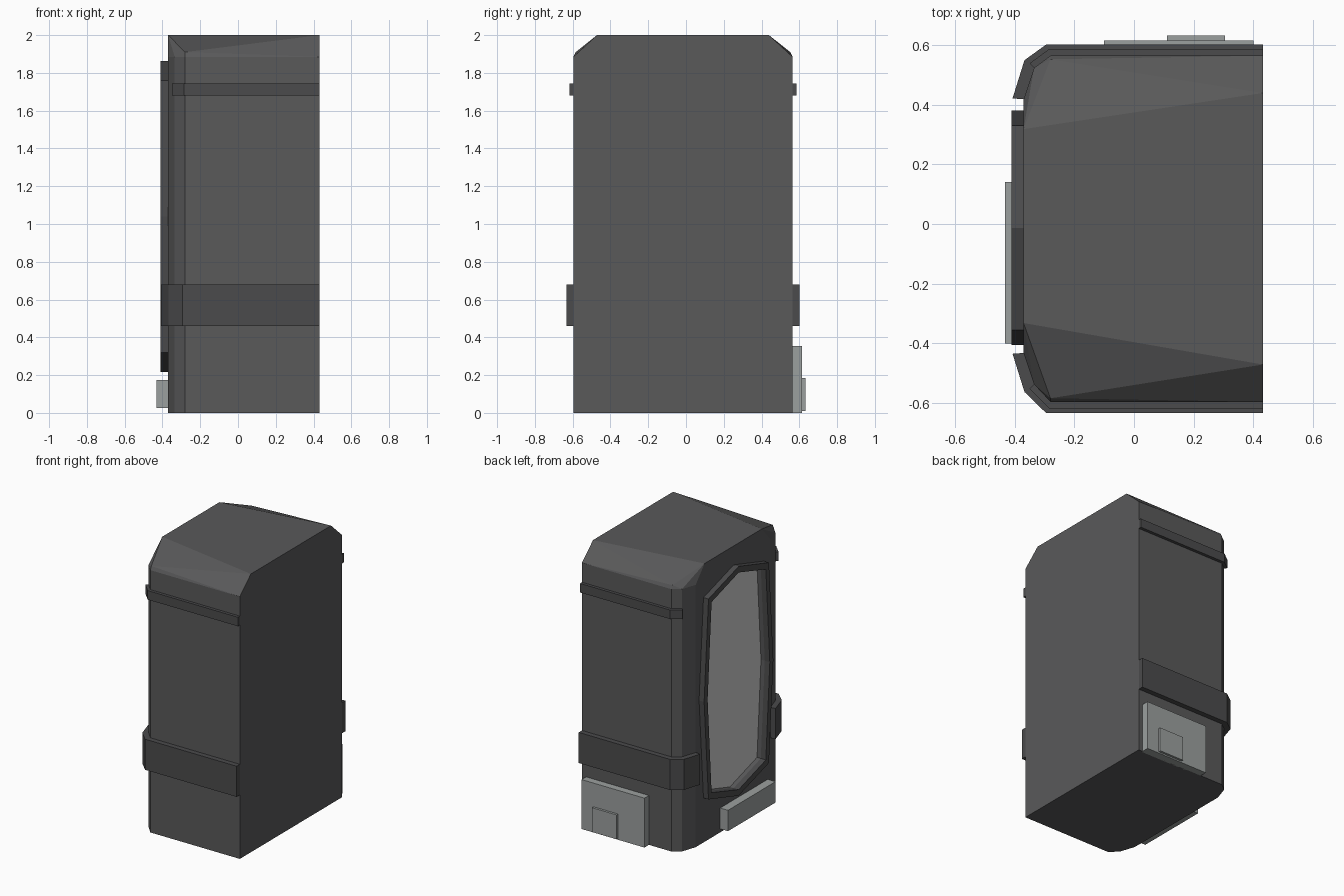
import bpy, bmesh

if "Cube" in bpy.data.objects:
    bpy.data.objects.remove(bpy.data.objects["Cube"])

XR = 0.432      # flat right side
GLASS_X = -0.34  # depth of the recessed window panel


def material(name, r, g, b):
    m = bpy.data.materials.new(name)
    m.diffuse_color = (r, g, b, 1)
    m.use_nodes = True
    m.node_tree.nodes["Principled BSDF"].inputs["Base Color"].default_value = m.diffuse_color
    return m


DARK = material("dark_grey", 0.10, 0.10, 0.102)
BAND = material("band_grey", 0.07, 0.07, 0.072)
LIGHT = material("light_grey", 0.33, 0.35, 0.345)
PALE = material("pale_grey", 0.66, 0.69, 0.67)


def finish(bm, name, mat):
    bmesh.ops.recalc_face_normals(bm, faces=bm.faces)
    me = bpy.data.meshes.new(name)
    bm.to_mesh(me)
    bm.free()
    me.materials.append(mat)
    ob = bpy.data.objects.new(name, me)
    bpy.context.collection.objects.link(ob)
    return ob


def prism(name, pts, offset, mat):
    """Extrude a flat 3D polygon along an offset vector."""
    bm = bmesh.new()
    f = bm.faces.new([bm.verts.new(p) for p in pts])
    r = bmesh.ops.extrude_face_region(bm, geom=[f])
    bmesh.ops.translate(bm, vec=offset,
                        verts=[v for v in r["geom"] if isinstance(v, bmesh.types.BMVert)])
    return finish(bm, name, mat)


def box(name, x, y, z, mat):
    pts = [(x[0], y[0], z[0]), (x[1], y[0], z[0]), (x[1], y[1], z[0]), (x[0], y[1], z[0])]
    return prism(name, pts, (0, 0, z[1] - z[0]), mat)


def mirror_y(s, x, y):
    """Place a half-width on the back (s=1) or front (s=-1); corners sit slightly further back."""
    return (-0.007 if x < -0.3 else -0.016) + s * y


# Cabinet body: hull of the faceted plan and the chamfered roof
plan = [(XR, 0.58), (-0.28, 0.58), (-0.335, 0.53), (-0.37, 0.425)]
points = [(x, y, z) for x, y in plan for z in (0, 1.885)]
points += [(-0.28, 0.568, 1.91), (XR, 0.455, 2.0), (-0.37, 0.325, 2.0)]
bm = bmesh.new()
for s in (1, -1):
    for x, y, z in points:
        bm.verts.new((x, mirror_y(s, x, y), z))
bmesh.ops.convex_hull(bm, input=bm.verts)
bmesh.ops.delete(bm, geom=[v for v in bm.verts if not v.link_faces], context='VERTS')
bmesh.ops.dissolve_limit(bm, angle_limit=0.01, verts=bm.verts, edges=bm.edges)
body = finish(bm, "cabinet_body", DARK)

# Raised bands wrapping the front and back corners
lower = [(XR, 0.617), (-0.295, 0.617), (-0.367, 0.556), (-0.407, 0.428)]
top = [(XR, 0.602), (-0.285, 0.602), (-0.35, 0.545)]
for s, side in ((1, "back"), (-1, "front")):
    for name, outer, inner, z0, z1 in (("lower_band", lower, plan, 0.46, 0.68),
                                       ("upper_band", top, plan[:3], 1.68, 1.745)):
        loop = outer + inner[::-1]
        prism(f"{side}_{name}", [(x, mirror_y(s, x, y), z0) for x, y in loop],
              (0, 0, z1 - z0), BAND)


# Octagonal window on the left face
def octagon(x, w_end, w_mid, h_side, h_mid):
    half = [(0, h_mid), (w_end, h_side), (w_mid, 0), (w_end, -h_side)]
    loop = half + [(-a, -b) for a, b in half[:2]] + [(-w_mid, 0), (-w_end, h_side)]
    return [(x, -0.013 + a, 1.04 + b) for a, b in loop]


outer = (0.343, 0.393, 0.72, 0.824)
inner = (0.308, 0.353, 0.685, 0.78)
bm = bmesh.new()
rings = [[bm.verts.new(p) for p in octagon(x, *size)]
         for x, size in ((-0.368, outer), (-0.41, outer), (-0.41, inner), (-0.368, inner))]
for a, b in zip(rings, rings[1:] + rings[:1]):
    for i in range(8):
        j = (i + 1) % 8
        bm.faces.new((a[i], a[j], b[j], b[i]))
finish(bm, "window_frame", BAND)

# Recess behind the frame, with the pale panel at its bottom
cutter = prism("window_cutter", octagon(-0.5, *inner), (0.5 + GLASS_X + 0.002, 0, 0), DARK)
cutter.hide_render = True
cutter.hide_viewport = True
cut = body.modifiers.new("window_recess", 'BOOLEAN')
cut.operation = 'DIFFERENCE'
cut.solver = 'EXACT'
cut.object = cutter
prism("window_panel", octagon(GLASS_X, *inner), (0.004, 0, 0), PALE)

# Light access plates near the base
box("back_plate", (-0.10, 0.40), (0.555, 0.615), (0.0, 0.355), LIGHT)
box("back_plate_cover", (0.11, 0.305), (0.61, 0.632), (0.01, 0.185), LIGHT)
box("left_plate", (-0.432, -0.365), (-0.40, 0.14), (0.025, 0.175), LIGHT)
